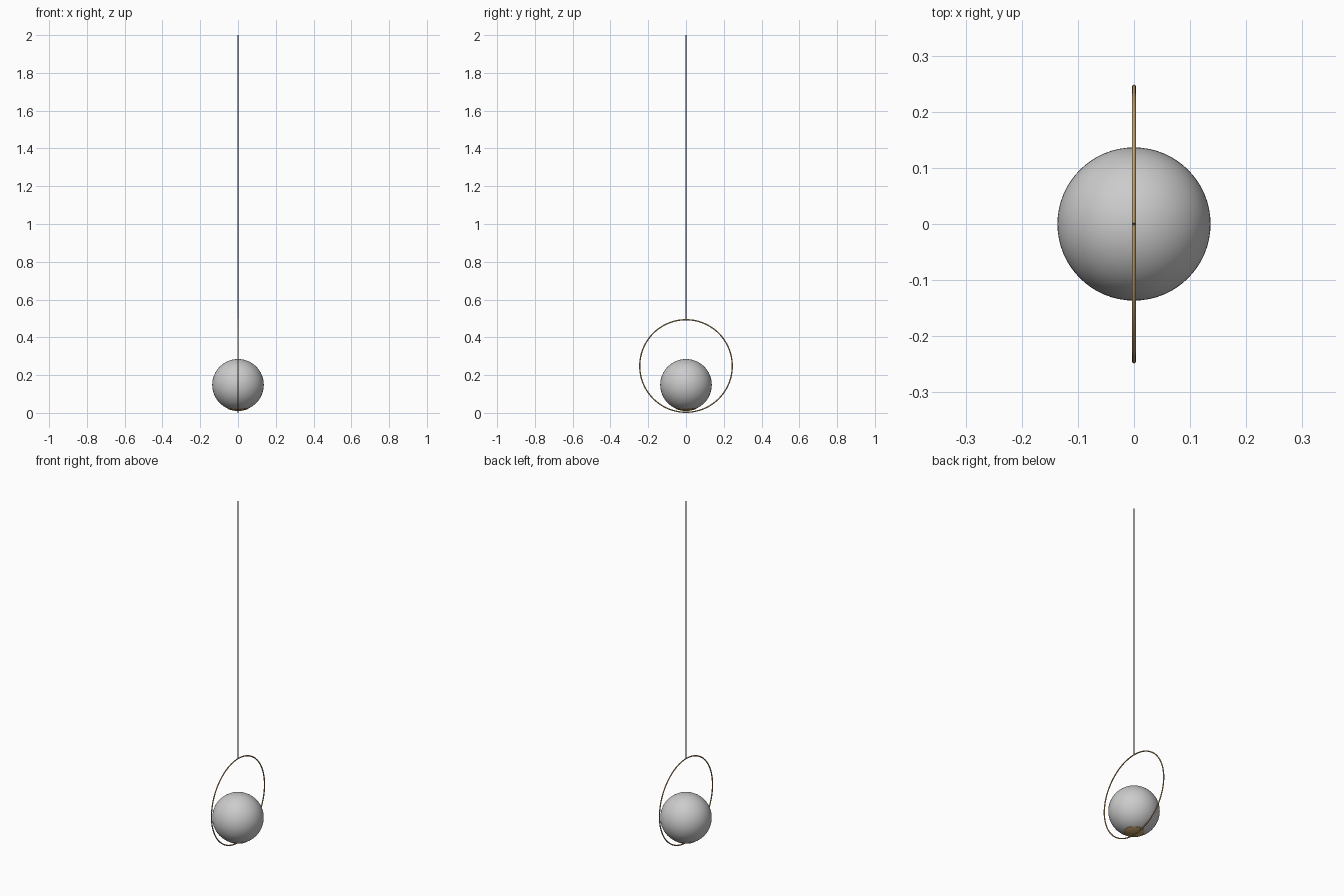
import bpy, math

if "Cube" in bpy.data.objects:
    bpy.data.objects.remove(bpy.data.objects["Cube"])

def material(name, rgb):
    m = bpy.data.materials.new(name)
    m.diffuse_color = (*rgb, 1)
    m.use_nodes = True
    m.node_tree.nodes["Principled BSDF"].inputs["Base Color"].default_value = m.diffuse_color
    return m

brass = material("brass", (0.55, 0.36, 0.15))
dark = material("dark_cord", (0.04, 0.04, 0.04))

def finish(name, mat=None):
    ob = bpy.context.object
    ob.name = name
    if mat:
        ob.data.materials.append(mat)
    bpy.ops.object.shade_smooth_by_angle()
    return ob

R, CZ = 0.1365, 0.1485          # globe radius and centre height
RING, TUBE = 0.245, 0.0033      # hoop radius and tube radius

# Glass globe
bpy.ops.mesh.primitive_uv_sphere_add(segments=64, ring_count=32, radius=R, location=(0, 0, CZ))
finish("globe")

# Hoop standing in the side plane
bpy.ops.mesh.primitive_torus_add(major_segments=128, minor_segments=16, major_radius=RING,
    minor_radius=TUBE, location=(0, 0, RING + TUBE), rotation=(0, math.pi / 2, 0))
finish("hoop", brass)

# Shallow cup hugging the underside of the globe
segs, rows, spread = 48, 6, math.asin(0.055 / R)
def cap(radius):
    return [(radius * math.sin(spread * i / rows), CZ - radius * math.cos(spread * i / rows))
            for i in range(rows + 1)]
profile = cap(R + 0.002) + cap(R - 0.001)[::-1]
verts = [(r * math.cos(2 * math.pi * s / segs), r * math.sin(2 * math.pi * s / segs), z)
         for s in range(segs) for r, z in profile]
n = len(profile)
faces = [(s * n + i, ((s + 1) % segs) * n + i, ((s + 1) % segs) * n + i + 1, s * n + i + 1)
         for s in range(segs) for i in range(n - 1)]
mesh = bpy.data.meshes.new("globe_cup")
mesh.from_pydata(verts, [], faces)
cup = bpy.data.objects.new("globe_cup", mesh)
bpy.context.collection.objects.link(cup)
bpy.ops.object.select_all(action='DESELECT')
cup.select_set(True)
bpy.context.view_layer.objects.active = cup
bpy.ops.object.mode_set(mode='EDIT')
bpy.ops.mesh.select_all(action='SELECT')
bpy.ops.mesh.remove_doubles(threshold=0.00005)
bpy.ops.mesh.normals_make_consistent(inside=False)
bpy.ops.object.mode_set(mode='OBJECT')
finish("globe_cup", brass)

# Hanging cord from the top of the hoop
bottom = 2 * RING + TUBE
bpy.ops.mesh.primitive_cylinder_add(vertices=16, radius=0.0025, depth=2 - bottom,
    location=(0, 0, (2 + bottom) / 2))
finish("cord", dark)
